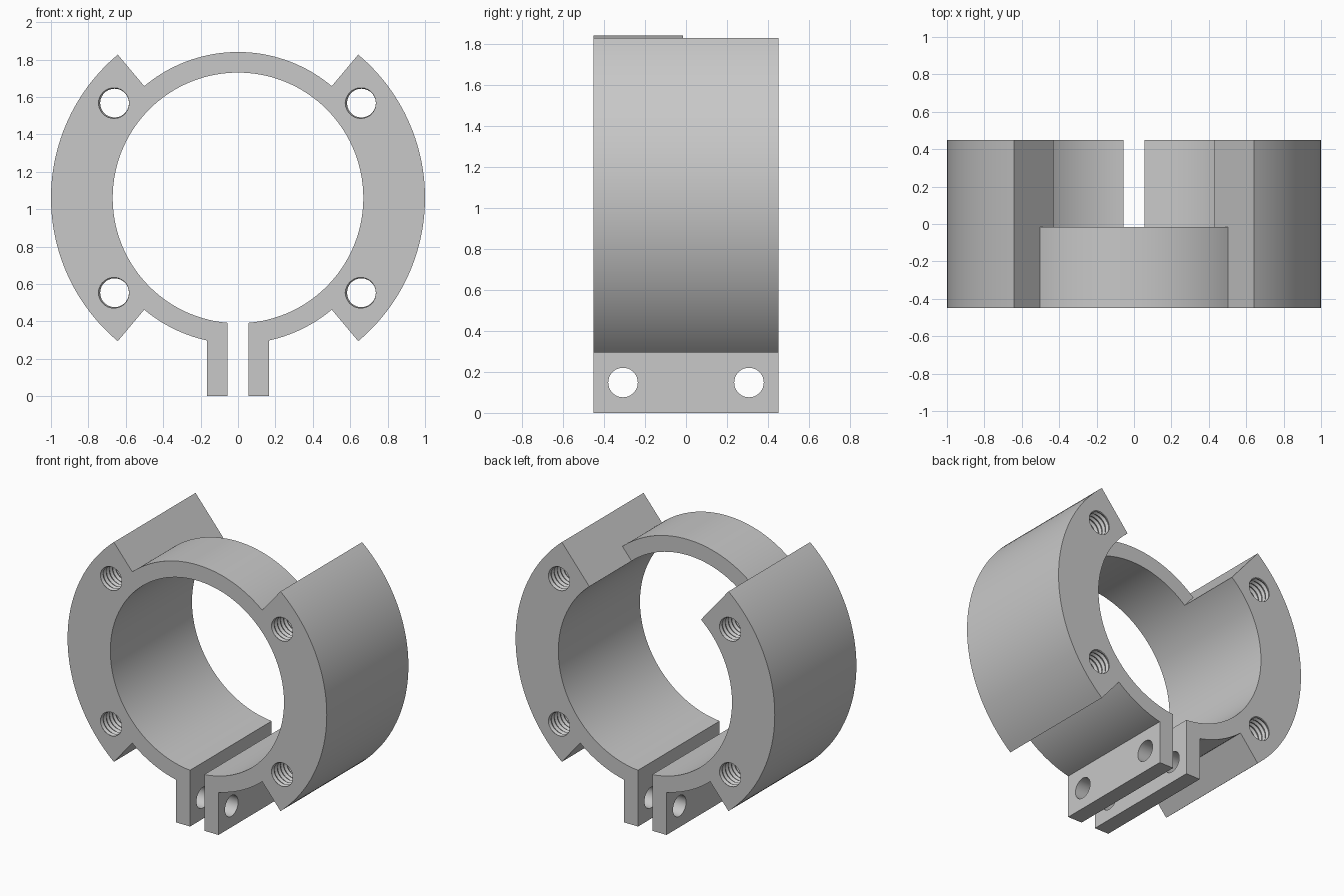
import bpy, bmesh
from math import radians, sin, cos, pi, asin, sqrt, degrees
from mathutils import Matrix

if "Cube" in bpy.data.objects:
    bpy.data.objects.remove(bpy.data.objects["Cube"], do_unlink=True)

# Main dimensions
CZ = 1.06                                # ring centre height
R_IN, R_THIN, R_OUT = 0.67, 0.78, 1.0    # bore, thin band, thick jaws
HALF = 0.45                              # half depth
GAP, LUG = 0.055, 0.165                  # slot half width, lug outer face
JAW = 50                                 # jaws span +-50 degrees

gray = bpy.data.materials.new("plain gray")
gray.use_nodes = True
gray.diffuse_color = (0.58, 0.58, 0.58, 1)
gray.node_tree.nodes["Principled BSDF"].inputs["Base Color"].default_value = (0.58, 0.58, 0.58, 1)


def arc(r, a0, a1, n):
    """Points on a circle about the ring centre, angles in degrees."""
    angles = [radians(a0 + (a1 - a0) * i / n) for i in range(n + 1)]
    return [(r * cos(a), CZ + r * sin(a)) for a in angles]


def mirror(pts):
    return [(-x, z) for x, z in reversed(pts)]


def make_object(name, bm):
    bmesh.ops.recalc_face_normals(bm, faces=bm.faces[:])
    mesh = bpy.data.meshes.new(name)
    bm.to_mesh(mesh)
    bm.free()
    obj = bpy.data.objects.new(name, mesh)
    bpy.context.collection.objects.link(obj)
    return obj


def prism(name, pts, y0, y1):
    """Extrude an x-z outline along y."""
    bm = bmesh.new()
    face = bm.faces.new([bm.verts.new((x, y0, z)) for x, z in pts])
    new = bmesh.ops.extrude_face_region(bm, geom=[face])["geom"]
    moved = [v for v in new if isinstance(v, bmesh.types.BMVert)]
    bmesh.ops.translate(bm, verts=moved, vec=(0, y1 - y0, 0))
    return make_object(name, bm)


def thread_cutter(x, z, minor=0.077, major=0.087, pitch=0.034, seg=28):
    """Solid screw shape along y with a V-shaped helical ridge."""
    bm = bmesh.new()
    start = -HALF - 2.5 * pitch
    turns = int((2 * HALF + 5 * pitch) / pitch) + 1

    def spiral(r, shift, count):
        out = []
        for k in range(count):
            a = pi + 2 * pi * k / seg
            y = start + pitch * (k / seg + shift)
            out.append(bm.verts.new((x + r * cos(a), y, z + r * sin(a))))
        return out

    n = turns * seg
    low = spiral(minor, 0, n + seg + 1)
    high = spiral(major, 0.5, n + 1)
    for k in range(n):
        bm.faces.new((low[k], low[k + 1], high[k + 1], high[k]))
        bm.faces.new((high[k], high[k + 1], low[k + 1 + seg], low[k + seg]))
    rim = [e for e in bm.edges if e.is_boundary]
    caps = bmesh.ops.holes_fill(bm, edges=rim, sides=0)["faces"]
    bmesh.ops.poke(bm, faces=caps)
    return make_object("thread_cutter", bm)


def bolt_cutter(y, z, r):
    """Plain cylinder along x."""
    bm = bmesh.new()
    bmesh.ops.create_cone(bm, cap_ends=True, segments=40, radius1=r, radius2=r, depth=1,
                          matrix=Matrix.Translation((0, y, z)) @ Matrix.Rotation(pi / 2, 4, 'Y'))
    return make_object("bolt_cutter", bm)


def cut(obj, cutter):
    cutter.hide_render = True
    mod = obj.modifiers.new("cut", 'BOOLEAN')
    mod.operation = 'DIFFERENCE'
    mod.solver = 'EXACT'
    mod.object = cutter
    bpy.context.view_layer.objects.active = obj
    bpy.ops.object.modifier_apply(modifier=mod.name)
    bpy.data.objects.remove(cutter, do_unlink=True)


# Clamp outline: lug, thin band, thick jaw, thin bridge, then the bore
lug_angle = -90 + degrees(asin(LUG / R_THIN))
gap_angle = -90 + degrees(asin(GAP / R_IN))
outer = [(GAP, 0), (LUG, 0)]
outer += arc(R_THIN, lug_angle, -JAW, 14)
outer += arc(R_OUT, -JAW, JAW, 48)
outer += arc(R_THIN, JAW, 90, 20)
bore = arc(R_IN, 90, gap_angle, 80)
clamp = prism("split_clamp", outer + mirror(outer)[1:] + mirror(bore) + bore[1:], -HALF, HALF)
clamp.data.materials.append(gray)

# Open the top of the ring behind the bridge
corner = arc(R_THIN, JAW, 90, 20)[0]
inside = arc(0.55, JAW, 90, 1)[0]
wedge = [inside, corner, (corner[0], 2.1)]
cut(clamp, prism("opening_cutter", wedge + mirror(wedge), -0.015, HALF + 0.2))

# Plain bolt holes through both lugs
for y in (-0.307, 0.307):
    cut(clamp, bolt_cutter(y, 0.148, 0.072))

# Threaded holes through the jaws
for x in (-0.66, 0.66):
    for dz in (-0.507, 0.507):
        cut(clamp, thread_cutter(x, CZ + dz))

bpy.ops.object.select_all(action='DESELECT')
clamp.select_set(True)
bpy.context.view_layer.objects.active = clamp
bpy.ops.object.shade_smooth_by_angle(angle=radians(30))
